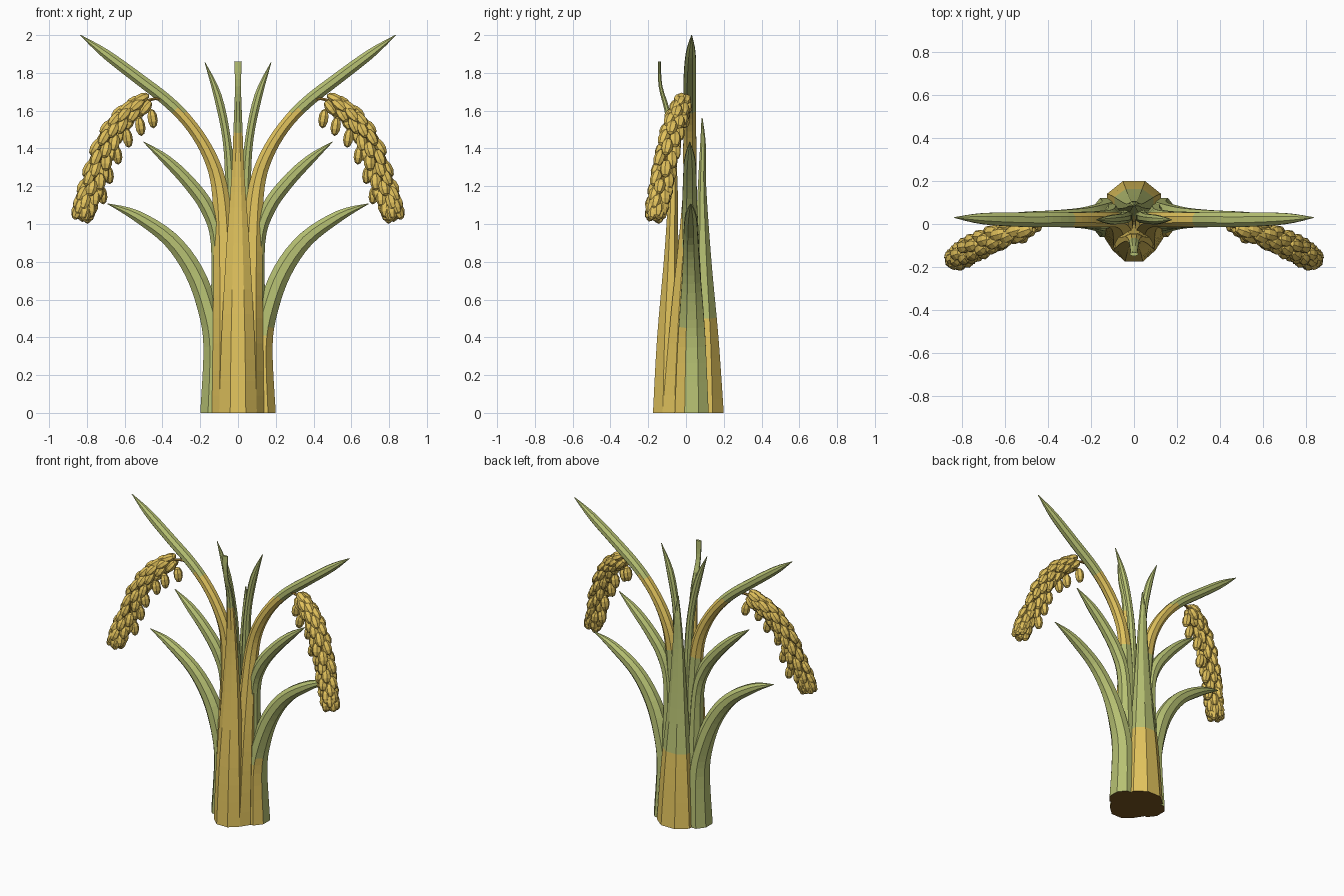
import bpy, bmesh, math, random
from mathutils import Vector, Matrix

random.seed(4)
cube = bpy.data.objects.get("Cube")
if cube:
    bpy.data.objects.remove(cube)


def make_material(name, rgb):
    mat = bpy.data.materials.new(name)
    mat.use_nodes = True
    colour = (*rgb, 1)
    mat.diffuse_color = colour
    mat.node_tree.nodes["Principled BSDF"].inputs["Base Color"].default_value = colour
    return mat


STRAW, LEAF, SOIL, GRAIN, TWIG = range(5)
MATERIALS = [
    make_material("straw_yellow", (0.76, 0.55, 0.11)),
    make_material("leaf_green", (0.47, 0.53, 0.17)),
    make_material("cut_brown", (0.19, 0.09, 0.015)),
    make_material("grain_gold", (0.75, 0.53, 0.105)),
    make_material("twig_brown", (0.34, 0.2, 0.035)),
]


def finish(name, bm, rule):
    """Turn a bmesh into an object, colouring each face by rule(centre)."""
    bmesh.ops.recalc_face_normals(bm, faces=bm.faces)
    bm.normal_update()
    for face in bm.faces:
        centre = face.calc_center_median()
        at_ground = centre.z < 0.005 and face.normal.z < -0.9
        face.material_index = SOIL if at_ground else rule(centre)
    mesh = bpy.data.meshes.new(name)
    bm.to_mesh(mesh)
    bm.free()
    for mat in MATERIALS:
        mesh.materials.append(mat)
    obj = bpy.data.objects.new(name, mesh)
    bpy.context.collection.objects.link(obj)
    return obj


def smooth_path(points, steps=4):
    """Catmull-Rom interpolation of points with any number of values."""
    pts = [Vector(p) for p in points]
    pts = [pts[0]] + pts + [pts[-1]]
    out = []
    for a, b, c, d in zip(pts, pts[1:], pts[2:], pts[3:]):
        for i in range(steps):
            t = i / steps
            out.append(b + (c - a) * (t / 2)
                       + (a * 2 - b * 5 + c * 4 - d) * (t * t / 2)
                       + (b * 3 - a - c * 3 + d) * (t ** 3 / 2))
    return out + [pts[-1]]


def sweep(bm, points, sides=8):
    """Sweep an ellipse along x, y, z, half width, half depth stations."""
    path = smooth_path(points)
    spots = [Vector(p[:3]) for p in path]
    rings = []
    for i, p in enumerate(path):
        along = spots[min(i + 1, len(spots) - 1)] - spots[max(i - 1, 0)]
        if spots[i].z < 0.001:
            along = Vector((0, 0, 1))
        wide = along.cross(Vector((0, 1, 0))).normalized()
        deep = wide.cross(along).normalized()
        ring = []
        for k in range(sides):
            a = math.tau * (k + 0.5) / sides
            offset = wide * math.cos(a) * p[3] + deep * math.sin(a) * p[4]
            ring.append(bm.verts.new(spots[i] + offset * 1.08))
        rings.append(ring)
    for low, high in zip(rings, rings[1:]):
        for k in range(sides):
            n = (k + 1) % sides
            bm.faces.new((low[k], low[n], high[n], high[k]))
    bm.faces.new(rings[0])
    bm.faces.new(rings[-1])


def blade(name, points, rule, side=1):
    bm = bmesh.new()
    sweep(bm, [(x * side, *rest) for x, *rest in points])
    return finish(name, bm, rule)


# Central stalks
blade("front_stalk", [
    (0, -0.085, 0, 0.1, 0.09), (0, -0.085, 0.4, 0.088, 0.068),
    (0, -0.075, 0.9, 0.06, 0.035), (0, -0.07, 1.25, 0.035, 0.024),
    (0, -0.09, 1.55, 0.022, 0.016), (0, -0.135, 1.73, 0.016, 0.01),
    (0, -0.14, 1.86, 0.02, 0.008)],
    lambda c: STRAW if c.z < 1.45 else LEAF)
blade("back_stalk", [
    (0, 0.1, 0, 0.125, 0.1), (0, 0.1, 0.4, 0.1, 0.072),
    (0, 0.09, 0.8, 0.065, 0.045), (0, 0.085, 1.2, 0.038, 0.022),
    (0, 0.09, 1.42, 0.022, 0.015), (0, 0.085, 1.56, 0.003, 0.003)],
    lambda c: STRAW if c.z < 0.55 else LEAF)


# Stations for the paired leaves on the +x side
TALL = [
    (0.07, -0.02, 0, 0.068, 0.105), (0.07, -0.01, 0.5, 0.062, 0.072),
    (0.078, 0.01, 0.95, 0.052, 0.045), (0.1, 0.02, 1.2, 0.042, 0.035),
    (0.15, 0.02, 1.36, 0.036, 0.035), (0.24, 0.02, 1.51, 0.032, 0.034),
    (0.36, 0.02, 1.64, 0.032, 0.034), (0.52, 0.02, 1.765, 0.031, 0.033),
    (0.7, 0.025, 1.9, 0.025, 0.026), (0.835, 0.03, 2.0, 0.002, 0.002)]
LOWER = [
    (0.13, 0.03, 0, 0.07, 0.09), (0.125, 0.03, 0.35, 0.058, 0.075),
    (0.16, 0.03, 0.55, 0.053, 0.062), (0.235, 0.028, 0.75, 0.05, 0.047),
    (0.36, 0.025, 0.92, 0.042, 0.039), (0.54, 0.025, 1.045, 0.029, 0.029),
    (0.69, 0.025, 1.107, 0.002, 0.002)]
UPPER = [
    (0.09, 0.03, 0, 0.06, 0.08), (0.1, 0.03, 0.5, 0.045, 0.06),
    (0.11, 0.025, 0.9, 0.034, 0.045), (0.16, 0.02, 1.08, 0.038, 0.04),
    (0.26, 0.02, 1.22, 0.035, 0.036), (0.38, 0.02, 1.34, 0.026, 0.029),
    (0.5, 0.02, 1.435, 0.002, 0.002)]
SLIM = [
    (0.035, 0.035, 0.8, 0.03, 0.03), (0.042, 0.03, 1.2, 0.026, 0.026),
    (0.06, 0.025, 1.45, 0.022, 0.022), (0.108, 0.02, 1.68, 0.021, 0.021),
    (0.175, 0.02, 1.855, 0.002, 0.002)]


def tall_rule(c):
    if c.z < 1.15:
        return STRAW if c.y < 0.03 else LEAF
    return STRAW if c.z < 1.6 else LEAF


def lower_rule(c):
    return STRAW if c.x > 0 and c.y < 0.01 and c.z < 0.43 else LEAF


def all_green(c):
    return LEAF


for side, label in ((1, "left"), (-1, "right")):
    blade(label + "_tall_leaf", TALL, tall_rule, side)
    blade(label + "_lower_leaf", LOWER, lower_rule, side)
    blade(label + "_upper_leaf", UPPER, all_green, side)
    blade(label + "_slim_leaf", SLIM, all_green, side)

# Drooping grain heads
SPINE = [
    (0.37, 0.01, 1.645), (0.44, -0.005, 1.663), (0.53, -0.025, 1.625),
    (0.63, -0.06, 1.54), (0.71, -0.095, 1.4), (0.765, -0.125, 1.24),
    (0.805, -0.15, 1.12), (0.82, -0.158, 1.07)]


def add_grain(bm, centre, direction, length, radius):
    turn = direction.to_track_quat('Z', 'Y').to_matrix().to_4x4()
    size = Matrix.Diagonal((radius, radius * 0.85, length, 1))
    bmesh.ops.create_uvsphere(bm, u_segments=7, v_segments=5, radius=1,
                              matrix=Matrix.Translation(centre) @ turn @ size)


grains, twigs = bmesh.new(), bmesh.new()
sweep(twigs, [(*p, 0.008, 0.008) for p in SPINE], 6)
spine = smooth_path(SPINE, 3)
down = Vector((0, 0, -1))
for i in range(5, len(spine)):
    t = i / (len(spine) - 1)
    along = (spine[min(i + 1, len(spine) - 1)] - spine[i - 1]).normalized()
    wide = along.cross(Vector((0, 1, 0))).normalized()
    deep = wide.cross(along)
    reach = 0.042 * min(1, 0.45 + t) * (1 if t < 0.75 else 1.9 - 1.2 * t)
    for k in range(4):
        a = math.tau * (k + 0.5 * (i % 2)) / 4 + random.uniform(-0.3, 0.3)
        out = wide * math.cos(a) + deep * math.sin(a) * 0.9
        heading = (along + out * 0.3 + down * 0.3).normalized()
        spot = spine[i] + out * reach + heading * 0.01
        add_grain(grains, spot, heading, random.uniform(0.046, 0.054), 0.032)
    # Loose grains hanging on short twigs from the inner side
    if i < 17 and i % 2:
        hook = spine[i] + Vector((-0.045, random.uniform(-0.03, 0.02), -0.085))
        add_grain(grains, hook, Vector((-0.15, 0, -1)), 0.052, 0.033)
        sweep(twigs, [(*spine[i], 0.009, 0.009), (*hook, 0.009, 0.009)], 4)
add_grain(grains, spine[-1] + down * 0.015, Vector((0.1, 0, -1)), 0.045, 0.03)


def mirrored(bm):
    copy = bm.copy()
    bmesh.ops.scale(copy, vec=(-1, 1, 1), verts=copy.verts)
    return copy


finish("right_grain_head", mirrored(grains), lambda c: GRAIN)
finish("right_grain_twigs", mirrored(twigs), lambda c: TWIG)
finish("left_grain_head", grains, lambda c: GRAIN)
finish("left_grain_twigs", twigs, lambda c: TWIG)
